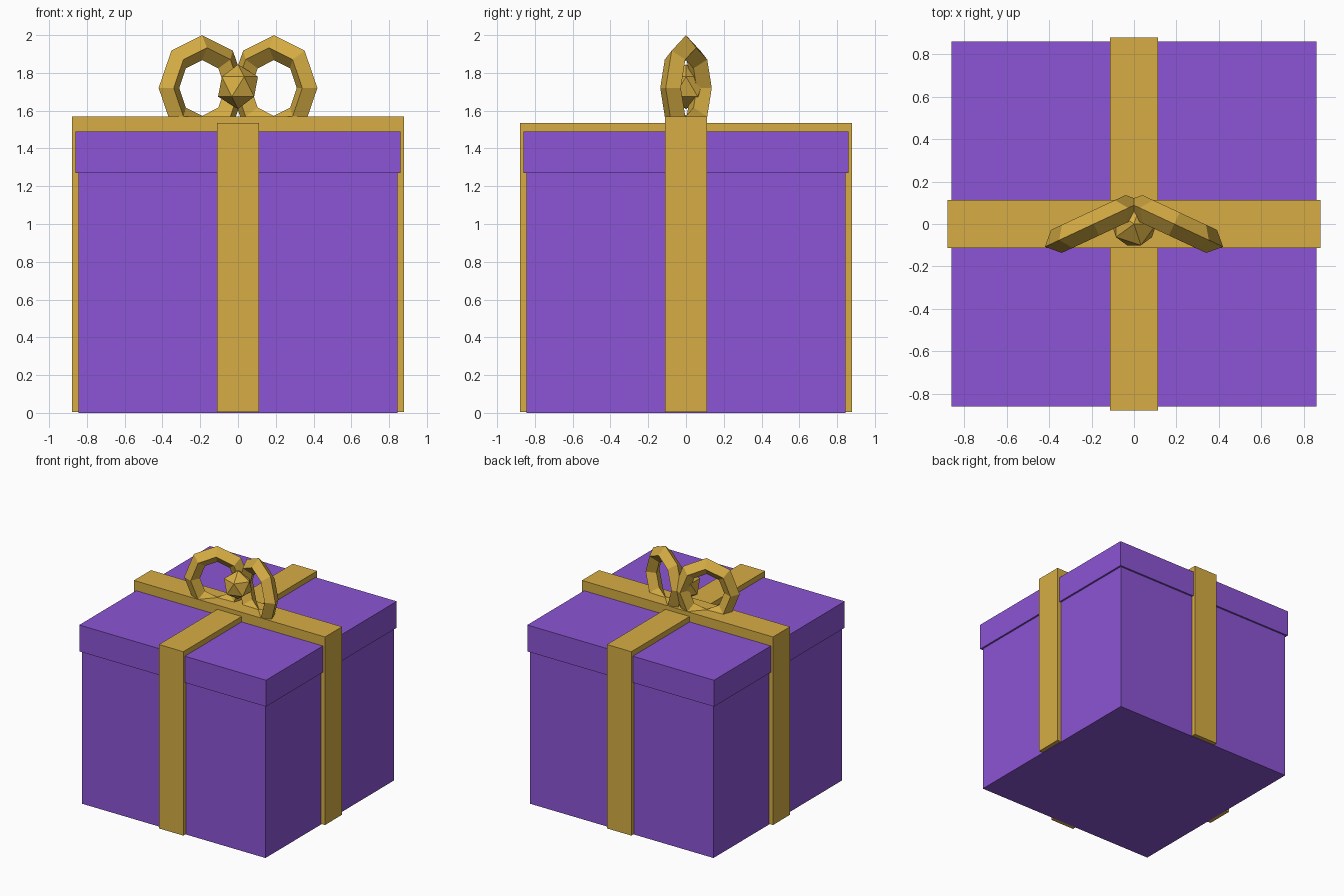
import bpy
from math import radians

cube = bpy.data.objects.get("Cube")
if cube:
    bpy.data.objects.remove(cube, do_unlink=True)


def make_material(name, rgb):
    mat = bpy.data.materials.new(name)
    mat.use_nodes = True
    color = (*rgb, 1.0)
    mat.diffuse_color = color
    mat.node_tree.nodes["Principled BSDF"].inputs["Base Color"].default_value = color
    return mat


purple = make_material("purple_paper", (0.26, 0.09, 0.66))
gold = make_material("gold_ribbon", (0.68, 0.42, 0.058))


def finish(name, mat):
    obj = bpy.context.object
    obj.name = name
    obj.data.materials.clear()
    obj.data.materials.append(mat)
    return obj


def block(name, mat, half_x, half_y, bottom, top):
    bpy.ops.mesh.primitive_cube_add(size=2, location=(0, 0, (bottom + top) / 2))
    bpy.context.object.scale = (half_x, half_y, (top - bottom) / 2)
    return finish(name, mat)


# Box and overhanging lid
block("box", purple, 0.845, 0.845, 0, 1.28)
block("lid", purple, 0.86, 0.86, 1.27, 1.49)

# Crossed ribbons, one lying over the other
block("ribbon_across", gold, 0.88, 0.112, 0.004, 1.57)
block("ribbon_front_to_back", gold, 0.112, 0.88, 0.004, 1.535)

# Faceted bow loops, swept forward at their outer ends
for side, label in ((1, "left"), (-1, "right")):
    bpy.ops.mesh.primitive_torus_add(
        major_segments=8, minor_segments=4, major_radius=0.194, minor_radius=0.06,
        location=(side * 0.19, 0, 1.72),
        rotation=(radians(90), 0, radians(-25 * side)))
    loop = finish("bow_loop_" + label, gold)
    loop.scale = (1, 1.1, 1)

# Faceted knot between the loops
bpy.ops.mesh.primitive_ico_sphere_add(subdivisions=1, radius=0.118, location=(0, 0, 1.727))
finish("bow_knot", gold)
